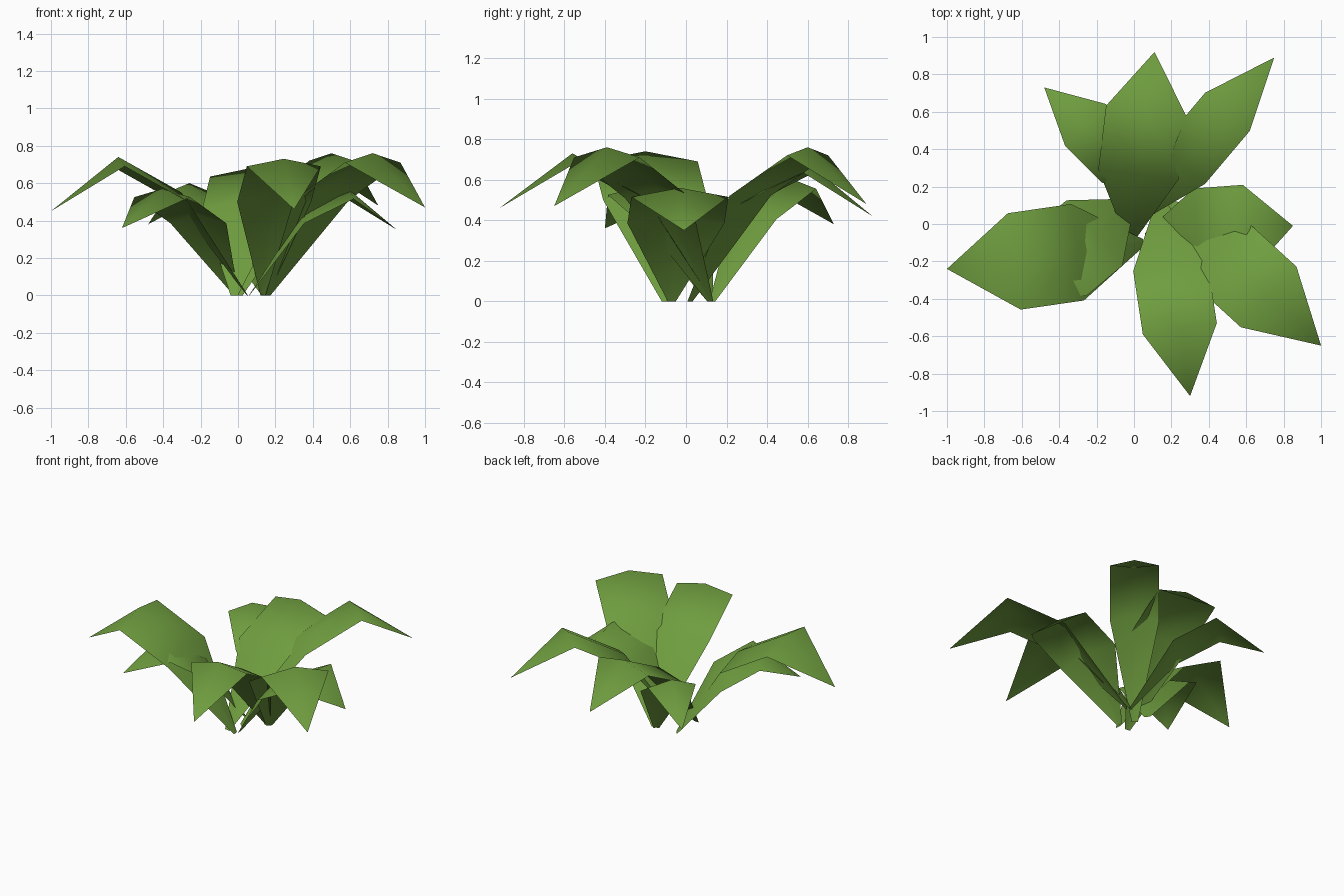
import bpy
from mathutils import Vector

if "Cube" in bpy.data.objects:
    bpy.data.objects.remove(bpy.data.objects["Cube"])

green = bpy.data.materials.new("leaf green")
green.diffuse_color = (0.16, 0.34, 0.05, 1)
green.use_nodes = True
green.node_tree.nodes["Principled BSDF"].inputs["Base Color"].default_value = green.diffuse_color

Z = Vector((0, 0, 1))


def leaf(name, base, bend, tip, half_width, inner_z, drop):
    """Arched blade: narrow stem end, two wide sections with a raised midrib, pointed tip."""
    base, bend, tip = Vector((*base, 0)), Vector(bend), Vector(tip)
    side = Z.cross(tip - base).normalized()
    inner = base.lerp(bend, 0.51)
    inner.z = inner_z
    rows = ((base, 0.02, 0), (inner, half_width, drop), (bend, half_width, drop))
    verts = []
    for centre, w, d in rows:
        verts += [centre + side * w - Z * d, centre, centre - side * w - Z * d]
    verts.append(tip)
    faces = []
    for r in (0, 3):
        for c in (0, 1):
            a = r + c
            faces.append((a, a + 3, a + 4, a + 1)[::-1])
    faces += [(6, 7, 9), (7, 8, 9)]
    mesh = bpy.data.meshes.new(name)
    mesh.from_pydata(verts, [], faces)
    mesh.materials.append(green)
    for p in mesh.polygons:
        p.use_smooth = True
        if p.normal.z < 0:          # top sides face up
            p.flip()
    mesh.update()
    bpy.context.collection.objects.link(bpy.data.objects.new(name, mesh))


# Tall leaves
leaf("tall_leaf_left", (0.05, -0.10), (-0.64, -0.20, 0.74), (-1.0, -0.24, 0.45), 0.26, 0.55, 0.05)
leaf("tall_leaf_front", (0.14, 0.13), (0.245, -0.56, 0.73), (0.30, -0.92, 0.46), 0.20, 0.54, 0.04)
leaf("tall_leaf_front_right", (0.16, 0.12), (0.72, -0.39, 0.76), (1.0, -0.65, 0.47), 0.22, 0.56, 0.05)
leaf("tall_leaf_back_right", (0.01, 0.02), (0.50, 0.60, 0.76), (0.75, 0.89, 0.48), 0.157, 0.56, 0.04)
leaf("tall_leaf_back", (-0.02, -0.09), (0.065, 0.605, 0.68), (0.11, 0.92, 0.42), 0.216, 0.51, 0.045)

# Short leaves
leaf("short_leaf_right", (0.06, -0.07), (0.60, -0.03, 0.56), (0.85, -0.01, 0.35), 0.24, 0.43, 0.045)
leaf("short_leaf_back_left", (0.14, 0.13), (-0.26, 0.53, 0.60), (-0.48, 0.73, 0.38), 0.156, 0.45, 0.045)
leaf("short_leaf_front_left", (-0.01, 0.12), (-0.405, -0.21, 0.57), (-0.62, -0.40, 0.36), 0.23, 0.43, 0.045)
